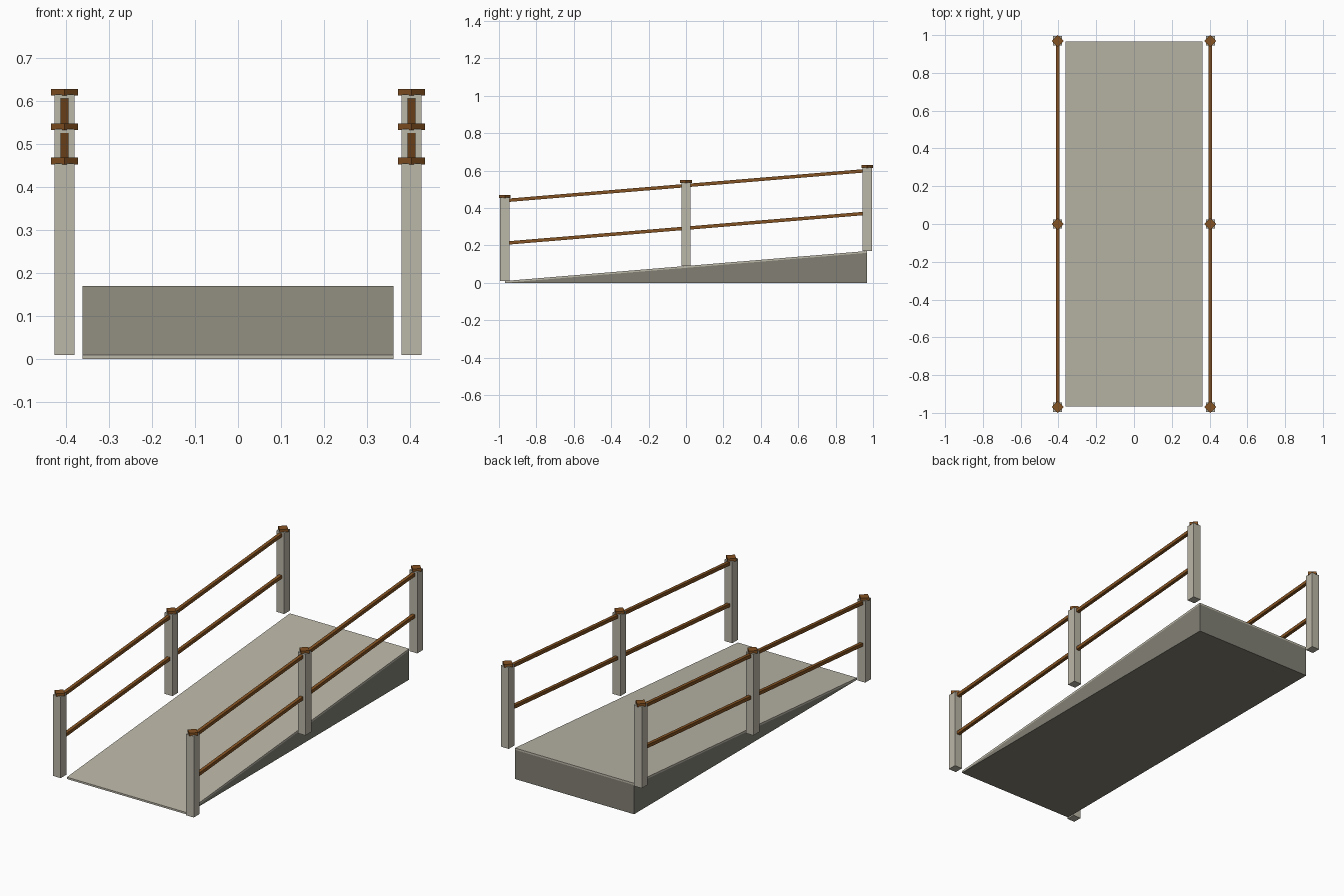
import bpy, bmesh, math
from mathutils import Matrix, Vector

if "Cube" in bpy.data.objects:
    bpy.data.objects.remove(bpy.data.objects["Cube"])


def srgb(r, g, b):
    f = lambda c: c / 12.92 if c <= 0.04045 else ((c + 0.055) / 1.055) ** 2.4
    return (f(r / 255), f(g / 255), f(b / 255), 1)


def material(name, rgb):
    m = bpy.data.materials.new(name)
    m.diffuse_color = srgb(*rgb)
    m.use_nodes = True
    m.node_tree.nodes["Principled BSDF"].inputs["Base Color"].default_value = m.diffuse_color
    return m


STONE = material("light stone", (187, 183, 168))
DARK = material("dark stone", (130, 128, 116))
WOOD = material("brown wood", (132, 82, 34))


def finish(name, bm, mat):
    bmesh.ops.recalc_face_normals(bm, faces=bm.faces)
    me = bpy.data.meshes.new(name)
    bm.to_mesh(me)
    bm.free()
    me.materials.append(mat)
    bpy.context.collection.objects.link(bpy.data.objects.new(name, me))


def prism(name, profile, half_x, mat):
    """Extrude a (y, z) profile across x."""
    bm = bmesh.new()
    face = bm.faces.new([bm.verts.new((-half_x, y, z)) for y, z in profile])
    ext = bmesh.ops.extrude_face_region(bm, geom=[face])
    verts = [v for v in ext["geom"] if isinstance(v, bmesh.types.BMVert)]
    bmesh.ops.translate(bm, verts=verts, vec=(2 * half_x, 0, 0))
    finish(name, bm, mat)


def box(name, centre, size, mat, rot=None):
    bm = bmesh.new()
    m = Matrix.Translation(centre) @ (rot or Matrix()) @ Matrix.Diagonal((*size, 1))
    bmesh.ops.create_cube(bm, size=1, matrix=m)
    finish(name, bm, mat)


END, POST_Y, POST_X = 0.967, 0.969, 0.404
SLOPE = 0.16 / (2 * END)

# ramp: dark wedge with a thin light deck on top
prism("ramp_wedge", [(-END, 0), (END, 0), (END, 0.16)], 0.362, DARK)
prism("ramp_deck", [(-END, 0), (END, 0.16), (END, 0.17), (-END, 0.01)], 0.362, STONE)

tilt = Matrix.Rotation(math.atan(SLOPE), 4, 'X')
quarter = Matrix.Rotation(math.pi / 4, 4, 'Z')
for side, x in (("left", -POST_X), ("right", POST_X)):
    # posts with diamond caps, stepping up along the ramp
    for place, y in (("front", -POST_Y), ("middle", 0), ("back", POST_Y)):
        z = 0.09 + SLOPE * y
        box(f"{side}_{place}_post", (x, y, z + 0.223), (0.047, 0.05, 0.446), STONE)
        box(f"{side}_{place}_cap", (x, y, z + 0.451), (0.044, 0.044, 0.016), WOOD, quarter)
    # two sloping rails per side
    for place, z in (("upper", 0.52), ("lower", 0.292)):
        box(f"{side}_{place}_rail", (x, 0, z), (0.018, 1.94, 0.018), WOOD, tilt)
